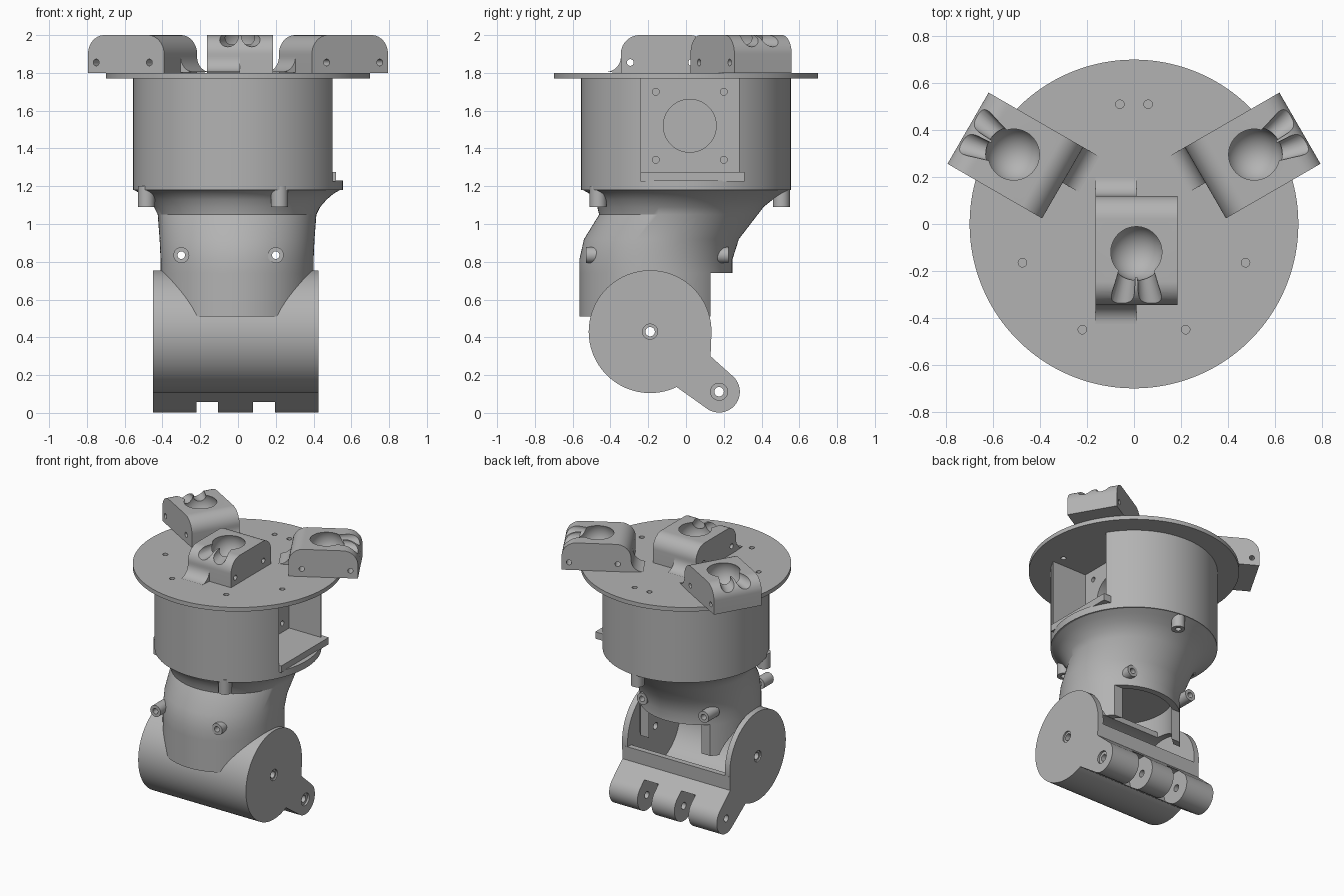
import bpy, bmesh, math
from mathutils import Matrix, Vector

if "Cube" in bpy.data.objects:
    bpy.data.objects.remove(bpy.data.objects["Cube"], do_unlink=True)

GREY = (0.45, 0.45, 0.45, 1)
grey = bpy.data.materials.new("plain grey")
grey.use_nodes = True
grey.diffuse_color = GREY
grey.node_tree.nodes["Principled BSDF"].inputs["Base Color"].default_value = GREY


def make(name, bm):
    bmesh.ops.recalc_face_normals(bm, faces=bm.faces[:])
    me = bpy.data.meshes.new(name)
    bm.to_mesh(me)
    bm.free()
    me.materials.append(grey)
    ob = bpy.data.objects.new(name, me)
    bpy.context.collection.objects.link(ob)
    return ob


def rod(name, a, b, r, r2=None, seg=96):
    """Cylinder or cone from point a to point b."""
    a, b = Vector(a), Vector(b)
    bm = bmesh.new()
    turn = (b - a).to_track_quat('Z', 'Y').to_matrix().to_4x4()
    bmesh.ops.create_cone(bm, cap_ends=True, segments=seg, radius1=r,
                          radius2=r if r2 is None else r2, depth=(b - a).length,
                          matrix=Matrix.Translation((a + b) / 2) @ turn)
    return make(name, bm)


def box(name, lo, hi):
    lo, hi = Vector(lo), Vector(hi)
    bm = bmesh.new()
    bmesh.ops.create_cube(bm, size=1, matrix=Matrix.Translation((lo + hi) / 2)
                          @ Matrix.Diagonal((*(hi - lo), 1)))
    return make(name, bm)


def prism(name, pts, x0, x1):
    """Extrude a y-z outline along x."""
    bm = bmesh.new()
    face = bm.faces.new([bm.verts.new((x0, y, z)) for y, z in pts])
    ext = bmesh.ops.extrude_face_region(bm, geom=[face])
    moved = [v for v in ext["geom"] if isinstance(v, bmesh.types.BMVert)]
    bmesh.ops.translate(bm, verts=moved, vec=(x1 - x0, 0, 0))
    return make(name, bm)


def arc(cy, cz, r, a0, a1, n=14):
    angles = [math.radians(a0 + (a1 - a0) * i / n) for i in range(n + 1)]
    return [(cy + r * math.cos(a), cz + r * math.sin(a)) for a in angles]


def cut(ob, *cutters):
    bpy.context.view_layer.objects.active = ob
    for c in cutters:
        c.hide_render = True
        m = ob.modifiers.new("cut", 'BOOLEAN')
        m.operation, m.solver, m.object = 'DIFFERENCE', 'EXACT', c
        bpy.ops.object.modifier_apply(modifier=m.name)
        bpy.data.objects.remove(c, do_unlink=True)
    return ob


# Top plate with its bolt holes
plate = rod("top_plate", (0, 0, 1.77), (0, 0, 1.8), 0.7, seg=128)
for x, y in [(0.06, 0.51), (0.475, -0.165), (0.22, -0.45)]:
    for s in (-1, 1):
        cut(plate, rod("hole", (s * x, y, 1.7), (s * x, y, 1.9), 0.018, seg=24))

# Drum with the motor pocket in its side
drum = rod("drum", (0, 0, 1.18), (0, 0, 1.77), 0.555, seg=128)
cut(drum, box("pocket", (0.22, -0.24, 1.23), (0.7, 0.28, 1.9)),
    rod("bore", (0.1, 0.02, 1.52), (0.3, 0.02, 1.52), 0.14))
for y in (-0.16, 0.2):
    for z in (1.34, 1.7):
        cut(drum, rod("hole", (0.15, y, z), (0.3, y, z), 0.018, seg=24))
box("pocket_ledge", (0.2, -0.24, 1.225), (0.52, 0.31, 1.275))

# Screw bosses under the drum
for x, y in [(0.22, -0.465), (0.04, 0.505), (-0.485, -0.21)]:
    cut(rod("drum_boss", (x, y, 1.09), (x, y, 1.2), 0.045, seg=32),
        rod("hole", (x, y, 1.0), (x, y, 1.15), 0.02, seg=24))

# Leaning neck lofted through circles: height, y centre, radius
rings = [(0.74, -0.16, 0.405), (0.81, -0.16, 0.405), (0.92, -0.13, 0.41),
         (1.05, -0.04, 0.42), (1.09, -0.03, 0.44), (1.13, -0.015, 0.475),
         (1.16, 0, 0.51), (1.18, 0, 0.545)]
bm = bmesh.new()
N = 96
loops = [[bm.verts.new((-0.005 + r * math.cos(math.tau * i / N),
                        cy + r * math.sin(math.tau * i / N), z)) for i in range(N)]
         for z, cy, r in rings]
for lo, hi in zip(loops, loops[1:]):
    for i in range(N):
        j = (i + 1) % N
        bm.faces.new((lo[i], lo[j], hi[j], hi[i]))
bm.faces.new(loops[0])
bm.faces.new(loops[-1])
neck = make("neck", bm)
cut(neck, rod("hollow", (-0.005, -0.16, 0.6), (-0.005, -0.16, 0.88), 0.36))


def cavity():
    return rod("cavity", (-0.41, -0.19, 0.43), (0.38, -0.19, 0.43), 0.285)


# Neck skirt running down over the barrel
skirt = rod("neck_skirt", (-0.005, -0.16, 0.51), (-0.005, -0.16, 0.74), 0.405)
cut(skirt, rod("hollow", (-0.005, -0.16, 0.4), (-0.005, -0.16, 0.9), 0.36),
    box("back_trim", (-1, 0.13, 0.3), (1, 1, 0.9)), cavity())

# Screw bosses on the neck, front and back
for x in (-0.3, 0.2):
    for y0, y1 in ((-0.53, -0.42), (0.225, 0.1)):
        cut(rod("neck_boss", (x, y0, 0.835), (x, y1, 0.835), 0.042, seg=32),
            rod("hole", (x, -1, 0.835), (x, 1, 0.835), 0.02, seg=24))
    cut(neck, rod("hole", (x, -1, 0.835), (x, 1, 0.835), 0.02, seg=24))

# Hollow barrel with end plates and a window at the back
barrel = rod("barrel", (-0.45, -0.19, 0.43), (0.425, -0.19, 0.43), 0.325, seg=128)
cut(barrel, cavity(), box("window", (-0.41, -0.19, 0.4), (0.38, 0.5, 0.9)),
    rod("axle_hole", (-1, -0.19, 0.43), (1, -0.19, 0.43), 0.025, seg=32),
    rod("recess", (0.415, -0.19, 0.43), (0.5, -0.19, 0.43), 0.04, seg=32),
    rod("recess", (-0.44, -0.19, 0.43), (-0.5, -0.19, 0.43), 0.04, seg=32))

# Hinge lugs: one arm with two clearance gaps
HY, HZ = 0.175, 0.112
outline = [(0.1, 0.4), (0.134, 0.4), (0.13, 0.3)] + arc(HY, HZ, 0.11, 50, -125, 28)
hinge = prism("hinge_lugs", outline + [(-0.05, 0.137)], -0.45, 0.425)
cut(hinge, cavity())
for x0, x1 in ((-0.22, -0.105), (0.08, 0.195)):
    cut(hinge, rod("gap", (x0, HY, HZ), (x1, HY, HZ), 0.125))
cut(hinge, rod("pin_hole", (-1, HY, HZ), (1, HY, HZ), 0.025, seg=32),
    rod("recess", (0.41, HY, HZ), (0.5, HY, HZ), 0.045, seg=32))


def holder(name, reach, turn, side, shift):
    """Rounded ball holder whose outer end lies at the given reach."""
    o, i = -reach, -reach + 0.465
    pts = [(o, 1.8)] + arc(o + 0.1, 1.9, 0.1, 180, 90) \
        + arc(i - 0.1, 1.9, 0.1, 90, 0) + [(i, 1.8)]
    block = prism(name, pts, -0.175, 0.175)
    by = o + 0.225
    bm = bmesh.new()
    bmesh.ops.create_uvsphere(bm, u_segments=48, v_segments=24, radius=0.12,
                              matrix=Matrix.Translation((0, by, 1.95)))
    cut(block, make("ball_socket", bm))
    # Twin flared grooves from the socket to the outer end
    for s in (-1, 1):
        cut(block, rod("groove", (s * 0.035, by - 0.06, 1.99),
                       (s * 0.068, o - 0.02, 1.99), 0.035, 0.055, seg=32))
    for y in (o + 0.05, i - 0.09):
        cut(block, rod("hole", (-1, y, 1.855), (1, y, 1.855), 0.018, seg=24))
    # Concave feet along half the width at both ends
    x0, x1 = sorted((0, side * 0.175))
    inner = [(i - 0.02, 1.8), (i - 0.02, 1.9)] + arc(i + 0.08, 1.885, 0.08, 180, 270)
    feet = [prism(name + "_inner_foot", inner, x0, x1)]
    if reach < 0.5:
        outer = [(o + i - y, z) for y, z in inner]
        feet.append(prism(name + "_outer_foot", outer, x0, x1))
    place = Matrix.Rotation(math.radians(turn), 4, 'Z') @ Matrix.Translation((shift, 0, 0))
    for ob in [block] + feet:
        ob.data.transform(place)


holder("front_holder", 0.345, 0, -1, 0.01)
holder("left_holder", 0.816, 120, 1, 0)
holder("right_holder", 0.816, -120, -1, 0)

# Smooth round surfaces, keep edges crisp
bpy.ops.object.select_all(action='DESELECT')
for ob in bpy.context.scene.objects:
    if ob.type == 'MESH' and grey.name in ob.data.materials:
        ob.select_set(True)
        bpy.context.view_layer.objects.active = ob
bpy.ops.object.shade_smooth_by_angle(angle=math.radians(30))
